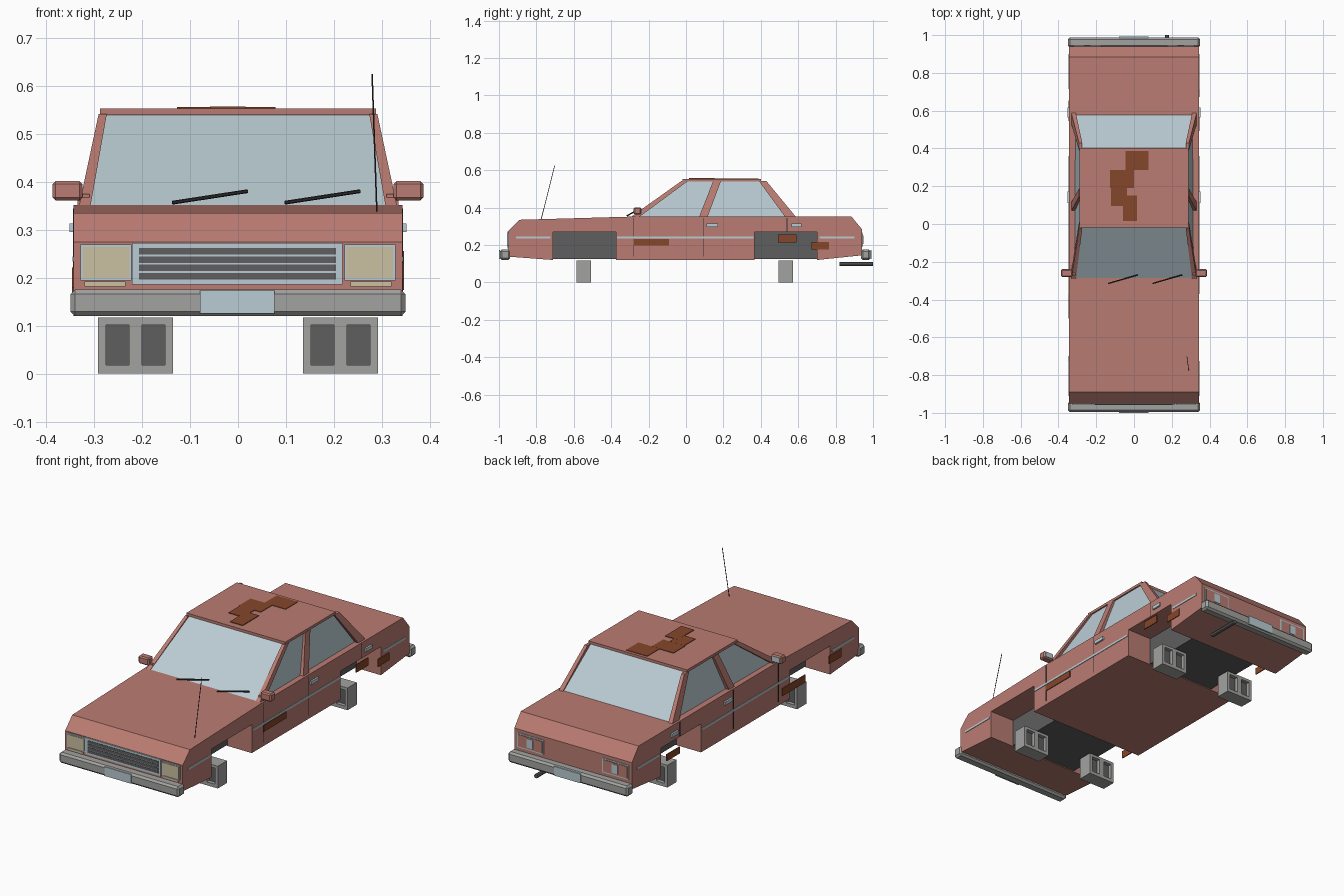
import bpy
import bmesh
from mathutils import Vector

cube = bpy.data.objects.get("Cube")
if cube:
    bpy.data.objects.remove(cube)


def make_material(name, rgb):
    linear = [((c / 255 + 0.055) / 1.055) ** 2.4 for c in rgb] + [1]
    m = bpy.data.materials.new(name)
    m.use_nodes = True
    m.diffuse_color = linear
    m.node_tree.nodes["Principled BSDF"].inputs["Base Color"].default_value = linear
    return m


PAINT = make_material("faded red paint", (186, 124, 114))
GLASS = make_material("pale glass and trim", (186, 204, 211))
GREY = make_material("concrete and bumper grey", (162, 162, 160))
DARK = make_material("dark grey", (94, 94, 95))
BLACK = make_material("rubber black", (48, 48, 50))
LAMP = make_material("lamp beige", (203, 192, 162))
RUST = make_material("rust brown", (133, 70, 42))


def finish(name, bm, mat, bevel=0):
    bmesh.ops.recalc_face_normals(bm, faces=bm.faces)
    me = bpy.data.meshes.new(name)
    bm.to_mesh(me)
    bm.free()
    me.materials.append(mat)
    ob = bpy.data.objects.new(name, me)
    bpy.context.collection.objects.link(ob)
    if bevel:
        mod = ob.modifiers.new("Bevel", "BEVEL")
        mod.width = bevel
        mod.segments = 1
    return ob


def box(name, x, y, z, mat, bevel=0):
    """Box from three (low, high) ranges."""
    bm = bmesh.new()
    bmesh.ops.create_cube(bm, size=1)
    for v in bm.verts:
        v.co = [(r[0] + r[1]) / 2 + c * (r[1] - r[0]) for r, c in zip((x, y, z), v.co)]
    return finish(name, bm, mat, bevel)


def both(name, x, y, z, mat, bevel=0):
    """Box on the left (+x) and its mirror image on the right."""
    box("left_" + name, x, y, z, mat, bevel)
    box("right_" + name, (-x[1], -x[0]), y, z, mat, bevel)


def loft(name, lower, upper, mat):
    """Solid between two loops with the same number of points."""
    bm = bmesh.new()
    a = [bm.verts.new(p) for p in lower]
    b = [bm.verts.new(p) for p in upper]
    n = len(a)
    bm.faces.new(a)
    bm.faces.new(b[::-1])
    for i in range(n):
        bm.faces.new((a[i], a[(i + 1) % n], b[(i + 1) % n], b[i]))
    return finish(name, bm, mat)


def rod(name, start, end, radius, mat, sides=6):
    start, end = Vector(start), Vector(end)
    d = end - start
    bm = bmesh.new()
    bmesh.ops.create_cone(bm, cap_ends=True, segments=sides, radius1=radius,
                          radius2=radius, depth=d.length)
    rot = d.to_track_quat("Z", "Y")
    for v in bm.verts:
        v.co = rot @ v.co + (start + end) / 2
    return finish(name, bm, mat)


def rect(x0, x1, y0, y1, z):
    return [(x0, y0, z), (x1, y0, z), (x1, y1, z), (x0, y1, z)]


# Body shell: side profile with open wheel arches
W = 0.343
profile = [(-0.95, 0.138), (-0.71, 0.12), (-0.71, 0.27), (-0.375, 0.27), (-0.375, 0.12),
           (0.365, 0.12), (0.365, 0.27), (0.70, 0.27), (0.70, 0.12), (0.94, 0.145),
           (0.94, 0.285), (0.885, 0.352), (-0.29, 0.352), (-0.89, 0.335), (-0.95, 0.275)]
loft("body_shell", [(-W, y, z) for y, z in profile], [(W, y, z) for y, z in profile], PAINT)
for name, y in (("front", (-0.71, -0.375)), ("rear", (0.365, 0.70))):
    box(name + "_wheel_well", (-0.2, 0.2), y, (0.125, 0.271), DARK)

# Cabin: glass, roof and pillars
loft("cabin_glass",
     [(-0.315, -0.29, 0.35), (0.315, -0.29, 0.35), (0.31, 0.58, 0.35), (-0.31, 0.58, 0.35)],
     rect(-0.28, 0.28, -0.01, 0.40, 0.542), GLASS)
box("roof", (-0.288, 0.288), (-0.018, 0.402), (0.54, 0.554), PAINT)
pillars = {"front": (-0.295, -0.25, -0.025, 0.01), "middle": (0.07, 0.115, 0.145, 0.187),
           "rear": (0.53, 0.588, 0.39, 0.43)}
for name, (b0, b1, t0, t1) in pillars.items():
    for side, s in (("left", 1), ("right", -1)):
        loft(f"{side}_{name}_pillar", rect(s * 0.308, s * 0.332, b0, b1, 0.35),
             rect(s * 0.274, s * 0.291, t0, t1, 0.542), PAINT)

# Side trim, handles and door seams
for i, y in enumerate(((-0.91, -0.725), (-0.37, 0.36), (0.715, 0.90))):
    both(f"trim_strip_{i}", (W, W + 0.003), y, (0.234, 0.245), GLASS)
for i, y in enumerate(((0.11, 0.172), (0.563, 0.618))):
    both(f"door_handle_{i}", (W, W + 0.009), y, (0.296, 0.314), GLASS)
for i, (y, z) in enumerate(((-0.28, 0.14), (0.095, 0.14), (0.54, 0.272))):
    both(f"door_seam_{i}", (W, W + 0.0015), (y - 0.002, y + 0.002), (z, 0.345), BLACK)

# Mirrors
both("mirror_housing", (0.325, 0.387), (-0.28, -0.24), (0.362, 0.402), PAINT, 0.006)
both("mirror_glass", (0.332, 0.38), (-0.241, -0.237), (0.368, 0.396), GLASS)
both("mirror_arm", (0.31, 0.335), (-0.27, -0.25), (0.35, 0.375), PAINT)

# Bumpers and number plates
box("front_bumper", (-0.35, 0.35), (-0.995, -0.94), (0.12, 0.176), GREY, 0.01)
box("rear_bumper", (-0.35, 0.35), (0.935, 0.987), (0.12, 0.176), GREY, 0.01)
box("front_plate", (-0.079, 0.076), (-1.0, -0.994), (0.126, 0.174), GLASS)
box("rear_plate", (-0.079, 0.076), (0.986, 0.992), (0.126, 0.174), GLASS)

# Grille and headlights
box("grille_frame", (-0.221, 0.218), (-0.955, -0.949), (0.186, 0.273), GLASS)
for i in range(4):
    z = 0.197 + i * 0.0172
    box(f"grille_slot_{i}", (-0.207, 0.205), (-0.957, -0.954), (z, z + 0.0135), DARK)
both("headlight_frame", (0.222, 0.329), (-0.955, -0.949), (0.195, 0.27), GLASS)
both("headlight_lens", (0.227, 0.324), (-0.958, -0.954), (0.2, 0.264), LAMP)
both("turn_lamp", (0.235, 0.32), (-0.955, -0.949), (0.182, 0.192), LAMP)

# Tail lights
both("tail_light_frame", (0.17, 0.325), (0.939, 0.943), (0.19, 0.267), GLASS)
both("tail_light_lens", (0.177, 0.318), (0.942, 0.946), (0.197, 0.26), PAINT)
both("reverse_lamp", (0.23, 0.265), (0.945, 0.948), (0.205, 0.252), GLASS)

# Wipers, antenna and exhaust
for name, x in (("right", -0.137), ("left", 0.098)):
    rod(name + "_wiper", (x, -0.315, 0.357), (x + 0.157, -0.27, 0.381), 0.004, BLACK)
rod("antenna", (0.29, -0.775, 0.335), (0.28, -0.702, 0.625), 0.0017, BLACK)
rod("exhaust_pipe", (0.175, 0.82, 0.098), (0.175, 1.0, 0.098), 0.011, DARK, 8)

# Rust patches
roof_patches = [((-0.045, 0.078), (0.285, 0.387)), ((-0.127, 0), (0.19, 0.286)),
                ((-0.122, -0.037), (0.095, 0.19)), ((-0.058, 0.016), (0.016, 0.152))]
for i, (x, y) in enumerate(roof_patches):
    box(f"roof_rust_{i}", x, y, (0.553, 0.5565 + i * 0.0003), RUST)
left_patches = [((-0.28, -0.09), (0.197, 0.231)), ((0.492, 0.59), (0.214, 0.256)),
                ((0.672, 0.765), (0.175, 0.215))]
right_patches = [((-0.5, -0.31), (0.16, 0.2)), ((-0.8, -0.7), (0.18, 0.222)),
                 ((0.545, 0.655), (0.185, 0.22))]
for i, (y, z) in enumerate(left_patches):
    box(f"left_rust_{i}", (W - 0.001, W + 0.004), y, z, RUST)
for i, (y, z) in enumerate(right_patches):
    box(f"right_rust_{i}", (-W - 0.004, -W + 0.001), y, z, RUST)

# Hollow blocks holding the car up
for name, y in (("front", (-0.585, -0.508)), ("rear", (0.495, 0.572))):
    both(name + "_block_core", (0.14, 0.285), (y[0] + 0.02, y[1] - 0.02), (0.01, 0.105), DARK)
    for part, z in (("base", (0, 0.018)), ("cap", (0.102, 0.117))):
        both(f"{name}_block_{part}", (0.136, 0.292), y, z, GREY)
    for i, x in enumerate(((0.136, 0.152), (0.2, 0.228), (0.276, 0.292))):
        both(f"{name}_block_web_{i}", x, y, (0.018, 0.102), GREY)
